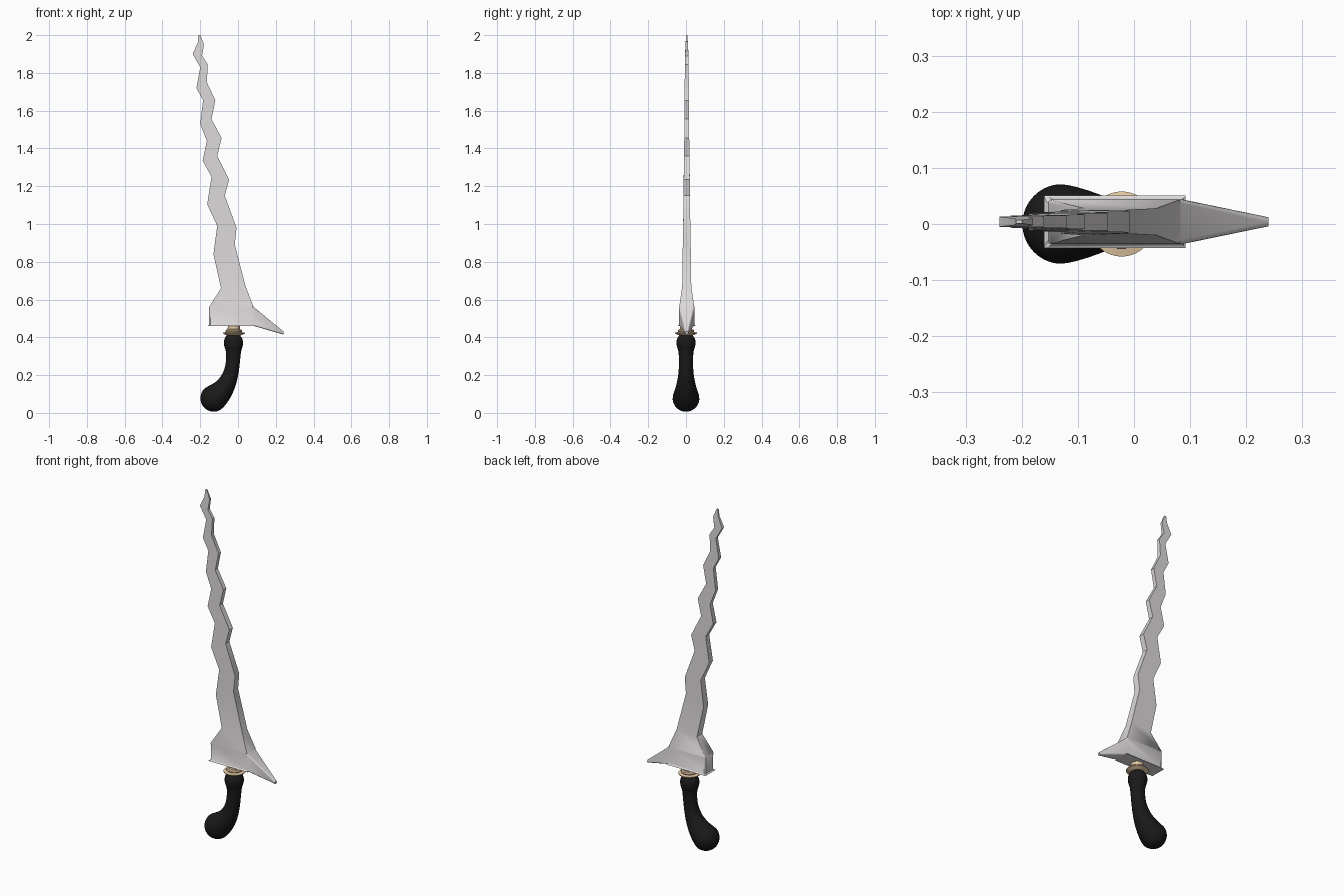
import bpy, bmesh, math
from mathutils import Vector

if "Cube" in bpy.data.objects:
    bpy.data.objects.remove(bpy.data.objects["Cube"])


def finish(name, bm, color, angle):
    bmesh.ops.recalc_face_normals(bm, faces=bm.faces)
    me = bpy.data.meshes.new(name)
    bm.to_mesh(me)
    bm.free()
    ob = bpy.data.objects.new(name, me)
    bpy.context.collection.objects.link(ob)
    mat = bpy.data.materials.new(name + "_material")
    mat.diffuse_color = (*color, 1)
    mat.use_nodes = True
    mat.node_tree.nodes["Principled BSDF"].inputs["Base Color"].default_value = mat.diffuse_color
    me.materials.append(mat)
    bpy.ops.object.select_all(action='DESELECT')
    ob.select_set(True)
    bpy.context.view_layer.objects.active = ob
    bpy.ops.object.shade_smooth_by_angle(angle=math.radians(angle))
    return ob


def bridge(bm, a, b):
    n = len(a)
    for i in range(n):
        j = (i + 1) % n
        bm.faces.new((a[i], a[j], b[j], b[i]))


def tube(name, stations, sides, color, angle):
    """Round loft through (x, z, radius) stations in the xz plane."""
    bm = bmesh.new()
    rings = []
    for i, (x, z, r) in enumerate(stations):
        p = stations[max(i - 1, 0)]
        q = stations[min(i + 1, len(stations) - 1)]
        t = Vector((q[0] - p[0], 0, q[1] - p[1])).normalized()
        n = Vector((t.z, 0, -t.x))
        c = Vector((x, 0, z))
        rings.append([bm.verts.new(c + n * r * math.cos(a) + Vector((0, r * math.sin(a), 0)))
                      for a in (2 * math.pi * k / sides for k in range(sides))])
    for a, b in zip(rings, rings[1:]):
        bridge(bm, a, b)
    bm.faces.new(rings[0])
    bm.faces.new(rings[-1])
    return finish(name, bm, color, angle)


# Wavy blade with flared guard: left x, left z, right x, right z, half thickness
rows = [
    (-.153, .46, .085, .46, .04), (-.153, .56, .083, .56, .04),
    (-.09, .66, .04, .67, .024), (-.13, .84, -.017, .89, .021),
    (-.11, .99, -.008, .98, .019), (-.163, 1.105, -.07, 1.15, .017),
    (-.14, 1.25, -.047, 1.235, .016), (-.187, 1.335, -.11, 1.36, .015),
    (-.165, 1.44, -.087, 1.455, .013), (-.2, 1.53, -.14, 1.555, .012),
    (-.185, 1.655, -.12, 1.655, .011), (-.22, 1.72, -.165, 1.75, .011),
    (-.2, 1.83, -.16, 1.845, .009), (-.24, 1.90, -.19, 1.89, .009),
    (-.213, 1.96, -.18, 1.95, .006), (-.21, 2.0, -.2, 2.0, .003),
]
Y0 = .004
bm = bmesh.new()
rings = [[bm.verts.new(v) for v in ((lx, Y0 - t, lz), (rx, Y0 - t, rz), (rx, Y0 + t, rz), (lx, Y0 + t, lz))]
         for lx, lz, rx, rz, t in rows]
for a, b in zip(rings, rings[1:]):
    bridge(bm, a, b)
bm.faces.new(rings[0])
bm.faces.new(rings[-1])
# Guard spike, pulled out of the right side of the guard
side = next(f for f in bm.faces if all(v in (rings[0][1:3] + rings[1][1:3]) for v in f.verts))
base = list(side.verts)
bm.faces.remove(side)
tip = [bm.verts.new((.24, Y0 + math.copysign(.008, v.co.y - Y0), .432 if v.co.z > .5 else .415)) for v in base]
bridge(bm, base, tip)
bm.faces.new(tip)
# Soften the guard's long edges
bm.normal_update()
edges = [e for e in bm.edges if all(v.co.z < .6 for v in e.verts)
         and e.calc_face_angle(0) > math.radians(35)
         and not all(v in tip for v in e.verts)]
bmesh.ops.bevel(bm, geom=edges, offset=.007, segments=3, profile=.5,
                affect='EDGES', clamp_overlap=True)
finish("blade", bm, (.72, .69, .70), 35)

# Stepped collar between grip and guard
collar = [(.03, .408), (.045, .414), (.058, .420), (.058, .424), (.042, .428),
          (.044, .434), (.041, .440), (.033, .443), (.031, .47)]
tube("collar", [(-.022, z, r) for r, z in collar], 40, (.80, .60, .38), 35)

# Curved grip with round top knob and bulbous pommel
grip = [(-.023, .420, .012), (-.023, .417, .026), (-.023, .405, .042), (-.024, .388, .050),
        (-.024, .37, .052), (-.024, .35, .049), (-.024, .333, .042), (-.024, .31, .038),
        (-.028, .25, .037), (-.039, .20, .041), (-.060, .15, .050), (-.09, .11, .062),
        (-.127, .078, .073)]
d = Vector((-.84, -.54))
for k in range(1, 7):
    a = math.radians(14.5 * k)
    grip.append((-.127 + d.x * .073 * math.sin(a), .078 + d.y * .073 * math.sin(a), .073 * math.cos(a)))
handle = tube("grip", grip, 24, (.01, .01, .01), 80)
sub = handle.modifiers.new("smooth", 'SUBSURF')
sub.levels = sub.render_levels = 1
